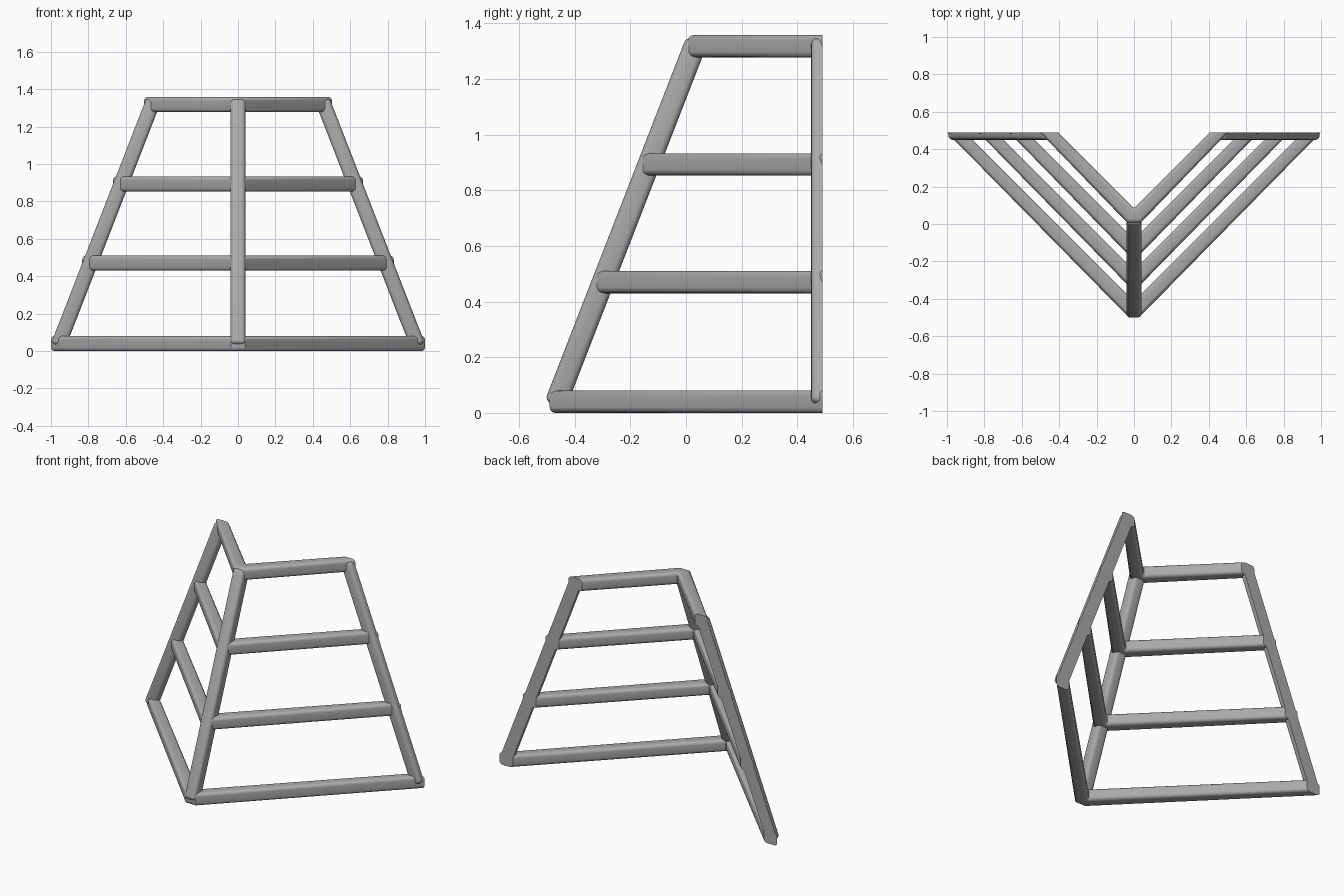
import bpy, bmesh, math
from mathutils import Vector, Matrix

cube = bpy.data.objects.get("Cube")
if cube:
    bpy.data.objects.remove(cube, do_unlink=True)

H = 0.04          # half thickness of every bar
R = 0.02          # edge rounding
BACK = 0.49       # flat back plane
LEVELS = (0.04, 0.47, 0.893, 1.318)

grey = bpy.data.materials.new("mid grey")
grey.use_nodes = True
grey.diffuse_color = (0.4, 0.4, 0.4, 1)
grey.node_tree.nodes["Principled BSDF"].inputs["Base Color"].default_value = (0.4, 0.4, 0.4, 1)


def reach(z):
    """Distance of the frame's corner lines from the back centre."""
    return 0.96 - 0.389 * (z - LEVELS[0])


def finish(bm, name):
    bmesh.ops.recalc_face_normals(bm, faces=bm.faces)
    mesh = bpy.data.meshes.new(name)
    bm.to_mesh(mesh)
    bm.free()
    mesh.materials.append(grey)
    ob = bpy.data.objects.new(name, mesh)
    bpy.context.collection.objects.link(ob)
    bpy.ops.object.select_all(action="DESELECT")
    ob.select_set(True)
    bpy.context.view_layer.objects.active = ob
    bpy.ops.object.shade_smooth_by_angle(angle=math.radians(40))
    return ob


def rounded_square(steps=4):
    pts = []
    for quarter in range(4):
        mid = math.radians(45 + 90 * quarter)
        cx = math.copysign(H - R, math.cos(mid))
        cz = math.copysign(H - R, math.sin(mid))
        for i in range(steps + 1):
            a = math.radians(90 * quarter + 90 * i / steps)
            pts.append((cx + R * math.cos(a), cz + R * math.sin(a)))
    return pts


def v_rail(name, z):
    """V-shaped rail with a blunt front corner, ending flat at the back."""
    d = reach(z)
    blunt = 0.02
    t = math.tan(math.radians(22.5))
    bm = bmesh.new()
    rings = []
    for side, end in ((-1, True), (-1, False), (1, False), (1, True)):
        ring = []
        for u, v in rounded_square():
            if end:
                x = d + u * (1 if u > 0 else math.sqrt(2))
                y = BACK
            else:
                x = blunt + u * t
                y = BACK - d + blunt - u
            ring.append(bm.verts.new((side * x, y, z + v)))
        rings.append(ring)
    for a, b in zip(rings, rings[1:]):
        for i in range(len(a)):
            j = (i + 1) % len(a)
            bm.faces.new((a[i], a[j], b[j], b[i]))
    bm.faces.new(rings[0])
    bm.faces.new(rings[-1])
    return finish(bm, name)


def post(name, low, high, normal, back_cut=False):
    """Leaning rounded bar; a cut one keeps only its front half."""
    axis = (high - low).normalized()
    low, high = low - axis * 0.012, high + axis * 0.022
    cross = axis.cross(normal).normalized()
    bm = bmesh.new()
    bmesh.ops.create_cube(bm, size=1)
    size = Matrix.Diagonal((2 * H, 2 * H, (high - low).length, 1))
    turn = Matrix((cross, normal, axis)).transposed().to_4x4()
    bmesh.ops.transform(bm, verts=bm.verts,
                        matrix=Matrix.Translation((low + high) / 2) @ turn @ size)
    bmesh.ops.bevel(bm, geom=bm.edges[:], offset=0.022, segments=4,
                    profile=0.5, affect="EDGES")
    if back_cut:
        cut = bmesh.ops.bisect_plane(bm, geom=bm.verts[:] + bm.edges[:] + bm.faces[:],
                                     plane_co=(0, BACK, 0), plane_no=(0, 1, 0),
                                     clear_outer=True)
        rim = [e for e in cut["geom_cut"] if isinstance(e, bmesh.types.BMEdge)]
        bmesh.ops.holes_fill(bm, edges=rim)
    return finish(bm, name)


# Four rails, shorter towards the top
for name, z in zip(("bottom_rail", "lower_rail", "upper_rail", "top_rail"), LEVELS):
    v_rail(name, z)

# Leaning front post
z0, z1 = LEVELS[0], LEVELS[-1]
low = Vector((0, BACK - reach(z0) + 0.004, z0))
high = Vector((0, BACK - reach(z1) + 0.004, z1))
post("front_post", low, high, (high - low).normalized().cross(Vector((1, 0, 0))))

# Side posts, flat at the back
for name, s in (("left_post", 1), ("right_post", -1)):
    post(name, Vector((s * (reach(z0) - 0.003), BACK, z0)),
         Vector((s * (reach(z1) - 0.003), BACK, z1)), Vector((0, 1, 0)), True)
